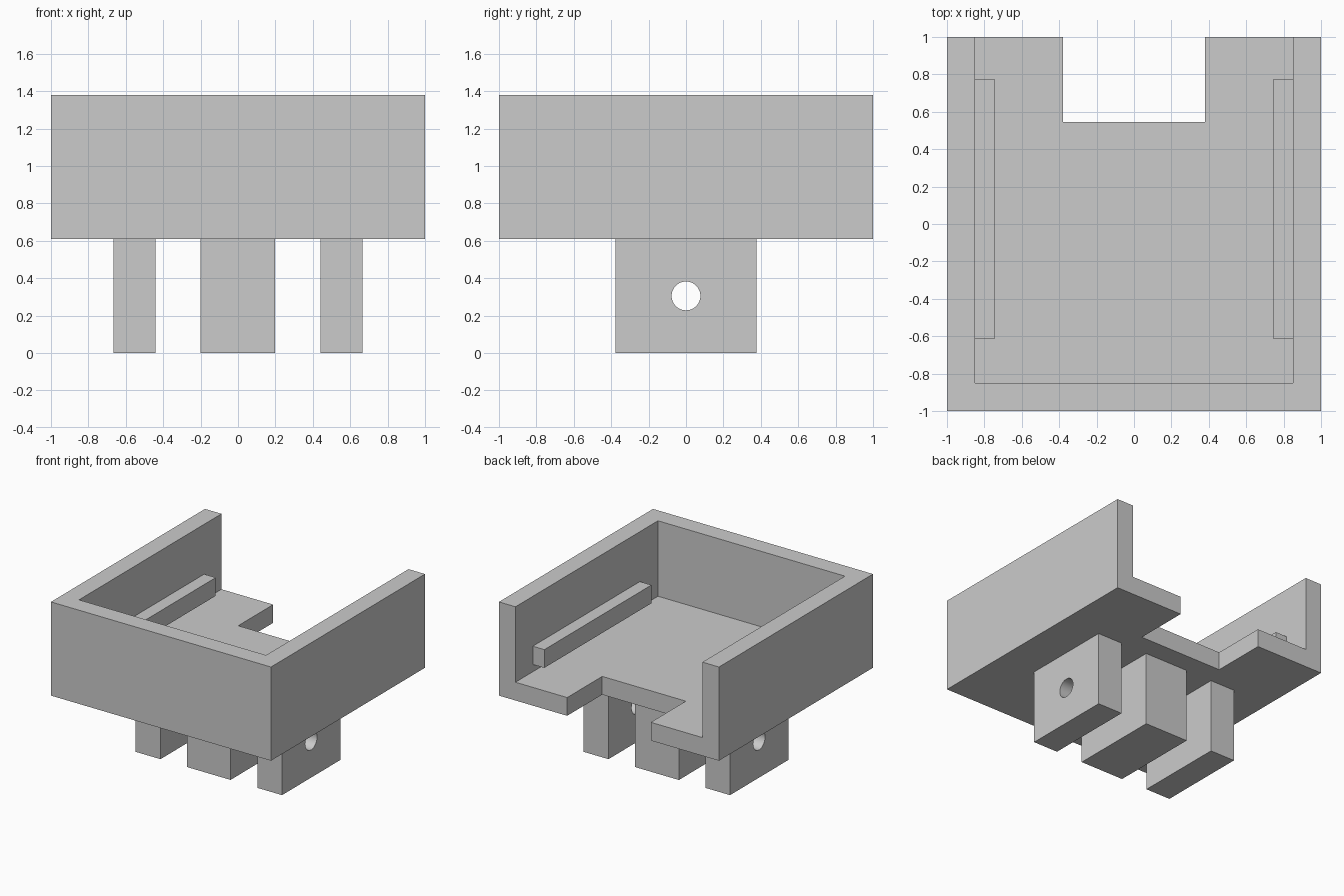
import bpy
import bmesh
from mathutils import Matrix, Vector

default = bpy.data.objects.get("Cube")
if default:
    bpy.data.objects.remove(default, do_unlink=True)

grey = bpy.data.materials.new("plain_grey")
grey.use_nodes = True
grey.diffuse_color = (0.6, 0.6, 0.6, 1)
grey.node_tree.nodes["Principled BSDF"].inputs["Base Color"].default_value = (0.6, 0.6, 0.6, 1)


def add_object(name, bm):
    mesh = bpy.data.meshes.new(name)
    bm.to_mesh(mesh)
    bm.free()
    mesh.materials.append(grey)
    obj = bpy.data.objects.new(name, mesh)
    bpy.context.collection.objects.link(obj)
    return obj


def box(name, low, high):
    low, high = Vector(low), Vector(high)
    bm = bmesh.new()
    bmesh.ops.create_cube(bm, size=1)
    bmesh.ops.scale(bm, vec=high - low, verts=bm.verts)
    bmesh.ops.translate(bm, vec=(low + high) / 2, verts=bm.verts)
    return add_object(name, bm)


def cut(target, cutter):
    cutter.hide_render = True
    mod = target.modifiers.new("cut", 'BOOLEAN')
    mod.operation = 'DIFFERENCE'
    mod.solver = 'EXACT'
    mod.object = cutter
    bpy.context.view_layer.objects.active = target
    bpy.ops.object.modifier_apply(modifier=mod.name)
    bpy.data.objects.remove(cutter, do_unlink=True)


base, floor, top = 0.61, 0.76, 1.38   # heights of underside, tray floor and rim
inner = 0.85                          # inside face of the walls

# Tray: open at the back, with a notch in the floor
tray = box("tray", (-1, -1, base), (1, 1, top))
cut(tray, box("cavity_cutter", (-inner, -inner, floor), (inner, 1.2, top + 0.2)))
cut(tray, box("notch_cutter", (-0.38, 0.545, base - 0.2), (0.38, 1.2, top + 0.2)))

# Rails along the inside of the side walls
for side, x0, x1 in (("left", 0.745, inner), ("right", -inner, -0.745)):
    box(side + "_rail", (x0, -0.615, 0.82), (x1, 0.775, 0.97))

# Hinge blocks underneath, each pierced by the pin hole
for name, x0, x1 in (("right_lug", -0.665, -0.44),
                     ("middle_lug", -0.2, 0.197),
                     ("left_lug", 0.44, 0.665)):
    lug = box(name, (x0, -0.378, 0), (x1, 0.378, base))
    bm = bmesh.new()
    bmesh.ops.create_cone(bm, cap_ends=True, segments=48, radius1=0.077, radius2=0.077,
                          depth=3, matrix=Matrix.Translation((0, 0, 0.305))
                          @ Matrix.Rotation(1.5707963, 4, 'Y'))
    cut(lug, add_object("pin_hole_cutter", bm))
    bpy.ops.object.select_all(action='DESELECT')
    lug.select_set(True)
    bpy.context.view_layer.objects.active = lug
    bpy.ops.object.shade_smooth_by_angle()
